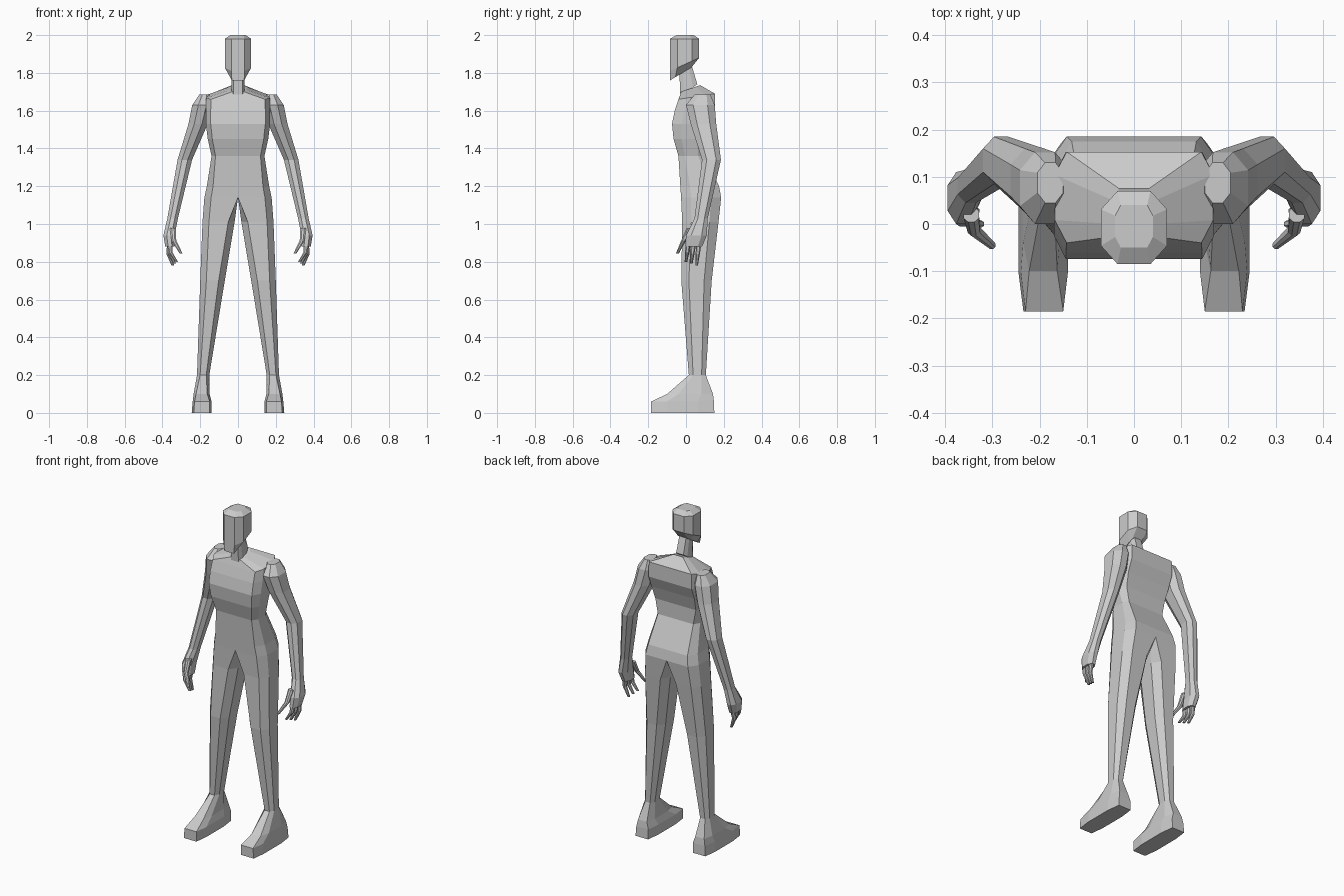
import bpy, bmesh
from mathutils import Vector

cube = bpy.data.objects.get("Cube")
if cube:
    bpy.data.objects.remove(cube)

grey = bpy.data.materials.new("plain grey")
grey.use_nodes = True
colour = (.6, .6, .6, 1)
grey.diffuse_color = colour
grey.node_tree.nodes["Principled BSDF"].inputs["Base Color"].default_value = colour


def section(z, outer, front, back, inner=0, bevel=.3, lean=0):
    """Bevelled section of the left half; lean raises its back edge."""
    cut = bevel * (outer - inner)
    inner_cut = cut if inner else 0
    corner = (back - front) / 4
    outline = [
        (inner + inner_cut, front), (outer - cut, front),
        (outer, front + corner), (outer, back - corner),
        (outer - cut, back), (inner + inner_cut, back),
        (inner, back - corner), (inner, front + corner),
    ]
    depth = back - front
    return [Vector((x, y, z + lean * (y - front) / depth)) for x, y in outline]


def mirrored_loft(name, sections):
    """Skin the sections, open the centre plane and mirror across it."""
    bm = bmesh.new()
    loops = [[bm.verts.new(point) for point in outline] for outline in sections]
    for lower, upper in zip(loops, loops[1:]):
        for i, vert in enumerate(lower):
            bm.faces.new((lower[i - 1], vert, upper[i], upper[i - 1]))
    bm.faces.new(loops[0])
    bm.faces.new(loops[-1])
    bmesh.ops.recalc_face_normals(bm, faces=bm.faces)
    middle = [f for f in bm.faces if all(abs(v.co.x) < .001 for v in f.verts)]
    bmesh.ops.delete(bm, geom=middle, context="FACES")
    mesh = bpy.data.meshes.new(name)
    bm.to_mesh(mesh)
    bm.free()
    mesh.materials.append(grey)
    part = bpy.data.objects.new(name, mesh)
    bpy.context.collection.objects.link(part)
    part.modifiers.new("mirror", "MIRROR")


def finger(name, root, tip, thickness):
    """Tapered finger that bows outward at the knuckle."""
    root, tip = Vector(root), Vector(tip)
    knuckle = root.lerp(tip, .5) + Vector((thickness, 0, 0))
    sections = []
    for joint, radius in ((root, thickness), (knuckle, thickness * .8), (tip, thickness / 2)):
        sections.append(section(
            joint.z, joint.x + radius, joint.y - radius, joint.y + radius,
            inner=joint.x - radius))
    mirrored_loft(name, sections)


# Head with a sloping jaw and a flat face
mirrored_loft("head", [
    section(z=1.76, outer=.036, front=-.085, back=.03, bevel=.1, lean=.07),
    section(z=1.81, outer=.07, front=-.085, back=.07, bevel=.5, lean=.07),
    section(z=1.98, outer=.07, front=-.085, back=.07, bevel=.5),
    section(z=2, outer=.04, front=-.05, back=.04),
])

# Neck leaning forward out of the shoulders
mirrored_loft("neck", [
    section(z=1.68, outer=.035, front=-.03, back=.06, lean=.06),
    section(z=1.8, outer=.032, front=-.035, back=.03, lean=.04),
])

# Torso and legs in one skin, parting at the crotch
ankle = section(z=.2, outer=.217, front=.015, back=.105, inner=.152, bevel=.25)
mirrored_loft("torso_and_legs", [
    section(z=1.7, outer=.045, front=-.025, back=.075, lean=.035),
    section(z=1.66, outer=.168, front=-.04, back=.153, bevel=.15, lean=.03),
    section(z=1.6, outer=.17, front=-.06, back=.153, bevel=.15),
    section(z=1.53, outer=.17, front=-.074, back=.125, bevel=.15),
    section(z=1.45, outer=.16, front=-.066, back=.1, bevel=.15),
    section(z=1.36, outer=.14, front=-.04, back=.1, bevel=.15),
    section(z=1.2, outer=.165, front=-.03, back=.175, bevel=.2),
    section(z=1.14, outer=.178, front=-.026, back=.186, bevel=.2),
    section(z=1.01, outer=.188, front=-.02, back=.172, inner=.018, bevel=.2),
    section(z=.7, outer=.2, front=-.025, back=.136, inner=.07, bevel=.25),
    ankle,
])

# Wedge-shaped feet
mirrored_loft("feet", [
    ankle,
    section(z=.1, outer=.235, front=-.1, back=.143, inner=.15, bevel=.15),
    section(z=.06, outer=.24, front=-.185, back=.148, inner=.14, bevel=.1),
    section(z=0, outer=.245, front=-.185, back=.15, inner=.14, bevel=.1),
])

# Arms from the shoulder caps to the palms
mirrored_loft("arms", [
    section(z=1.685, outer=.205, front=.045, back=.13, inner=.15),
    section(z=1.63, outer=.242, front=0, back=.152, inner=.135),
    section(z=1.53, outer=.262, front=.025, back=.16, inner=.16),
    section(z=1.34, outer=.32, front=.085, back=.185, inner=.243),
    section(z=1.03, outer=.374, front=.045, back=.115, inner=.318),
    section(z=.94, outer=.395, front=0, back=.11, inner=.335),
    section(z=.88, outer=.385, front=-.005, back=.085, inner=.335),
])

# Thumbs and fingers, spaced evenly along the palm
finger("thumbs", root=(.345, .02, .98), tip=(.302, -.045, .845), thickness=.016)
for i, name in enumerate(("index_fingers", "middle_fingers", "little_fingers")):
    finger(name, root=(.362, .012 + i * .028, .9),
           tip=(.325 + i * .01, i * .028, .8 - i * .01), thickness=.014)
